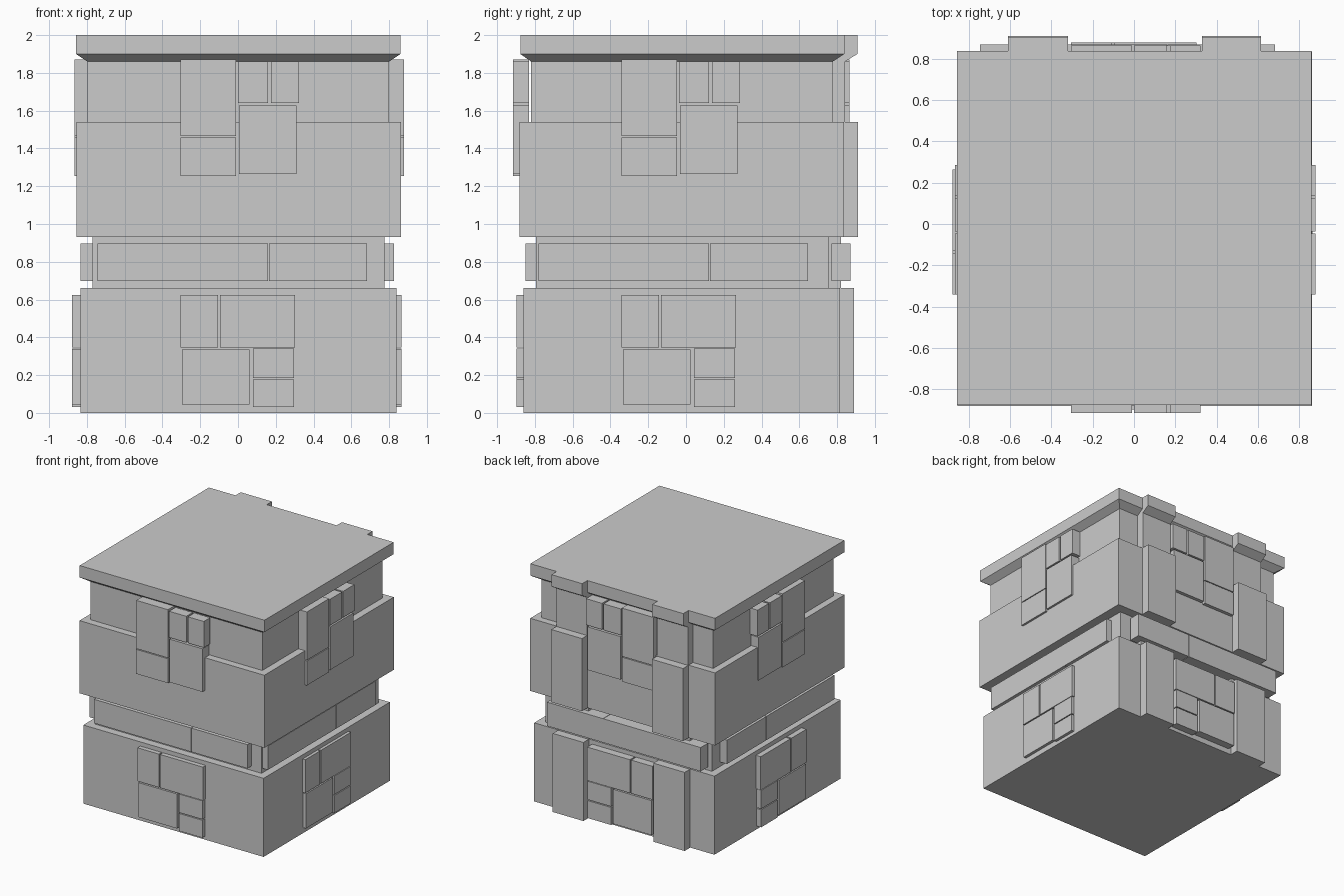
import bpy, bmesh

if "Cube" in bpy.data.objects:
    bpy.data.objects.remove(bpy.data.objects["Cube"])


def add_object(name, bm):
    bmesh.ops.recalc_face_normals(bm, faces=bm.faces)
    mesh = bpy.data.meshes.new(name)
    bm.to_mesh(mesh)
    bm.free()
    obj = bpy.data.objects.new(name, mesh)
    bpy.context.collection.objects.link(obj)
    return obj


def plan(x0, x1, y0, y1, tab):
    # square outline with two pilaster tabs on the back edge
    return [(x0, y0), (x1, y0), (x1, y1), (0.615, y1), (0.615, tab), (0.33, tab),
            (0.33, y1), (-0.32, y1), (-0.32, tab), (-0.61, tab), (-0.61, y1), (x0, y1)]


def loft(name, sections):
    # stack of (z, outline) sections, closed at both ends
    bm = bmesh.new()
    rings = [[bm.verts.new((x, y, z)) for x, y in plan(*p)] for z, p in sections]
    n = len(rings[0])
    for a, b in zip(rings, rings[1:]):
        for i in range(n):
            j = (i + 1) % n
            bm.faces.new((a[i], a[j], b[j], b[i]))
    bm.faces.new(rings[0][::-1])
    bm.faces.new(rings[-1])
    return add_object(name, bm)


def box(name, x0, x1, y0, y1, z0, z1):
    bm = bmesh.new()
    bmesh.ops.create_cube(bm, size=1)
    for v in bm.verts:
        v.co = (x1 if v.co.x > 0 else x0, y1 if v.co.y > 0 else y0, z1 if v.co.z > 0 else z0)
    return add_object(name, bm)


def face_panels(name, rects, depth, front, back, left, right):
    # same panel layout on all four sides; side faces sit slightly forward
    s = -0.037
    for i, (u0, u1, z0, z1) in enumerate(rects):
        box(f"{name}_front_{i}", u0, u1, front, front + depth, z0, z1)
        box(f"{name}_back_{i}", u0, u1, back - depth, back, z0, z1)
        box(f"{name}_left_{i}", left, left + depth, u0 + s, u1 + s, z0, z1)
        box(f"{name}_right_{i}", right - depth, right, u0 + s, u1 + s, z0, z1)


# Main stacked body
base = (-0.835, 0.84, -0.86, 0.815, 0.89)
waist = (-0.77, 0.775, -0.795, 0.755, 0.82)
middle = (-0.855, 0.862, -0.882, 0.836, 0.91)
neck = (-0.797, 0.80, -0.82, 0.777, 0.842)
cap = (-0.857, 0.86, -0.877, 0.838, 0.907)
loft("base_block", [(0, base), (0.66, base)])
loft("waist", [(0.66, waist), (0.93, waist)])
loft("middle_block", [(0.93, middle), (1.54, middle)])
loft("neck", [(1.54, neck), (1.86, neck)])
loft("cap", [(1.86, neck), (1.90, cap), (2.0, cap)])

# Lower brick panels
face_panels("lower_panel", [
    (-0.305, -0.107, 0.345, 0.625), (-0.095, 0.302, 0.345, 0.625),
    (-0.297, 0.06, 0.045, 0.335), (0.08, 0.297, 0.185, 0.34),
    (0.08, 0.297, 0.03, 0.177)], 0.085, -0.898, 0.88, -0.88, 0.865)

# Upper brick panels
face_panels("upper_panel", [
    (-0.305, -0.01, 1.465, 1.87), (-0.305, -0.01, 1.253, 1.458),
    (0.0, 0.16, 1.64, 1.86), (0.175, 0.323, 1.64, 1.86),
    (0.005, 0.31, 1.265, 1.627)], 0.085, -0.915, 0.865, -0.866, 0.88)

# Waist band segments
face_panels("band", [(-0.745, 0.16, 0.697, 0.897), (0.163, 0.683, 0.697, 0.897)],
            0.10, -0.85, 0.87, -0.833, 0.825)
